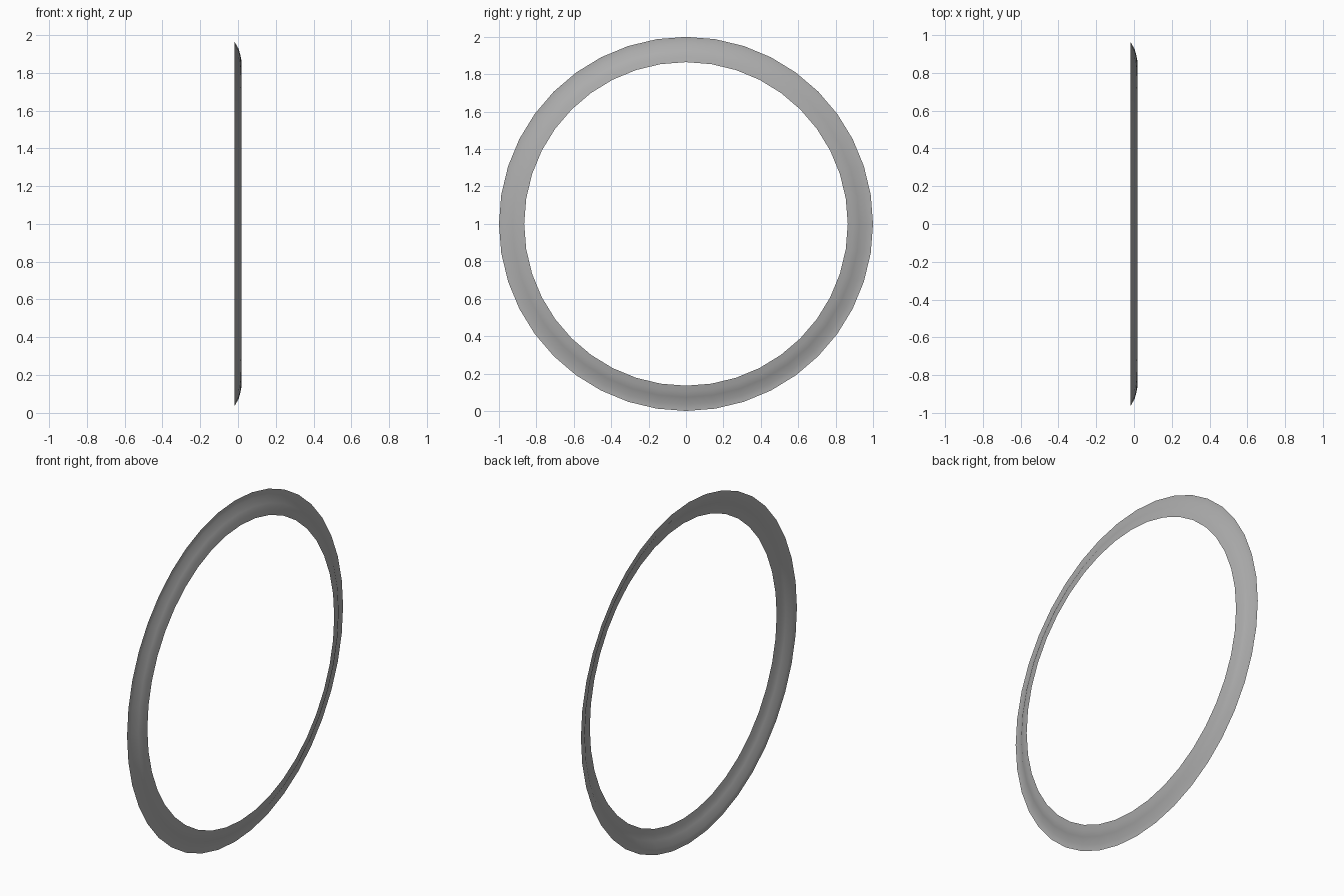
import bpy, bmesh
from math import tau

if "Cube" in bpy.data.objects:
    bpy.data.objects.remove(bpy.data.objects["Cube"])

SEGMENTS = 40
# Cross-section of the thin dished rim: (radius, x)
PROFILE = [(1.0, -0.019), (0.965, -0.019), (0.927, 0.003),
           (0.895, 0.012), (0.865, 0.018)]

# Rim: open sheet spun around the x axis
bm = bmesh.new()
verts = [bm.verts.new((x, 0, r)) for r, x in PROFILE]
edges = [bm.edges.new(pair) for pair in zip(verts, verts[1:])]
bmesh.ops.spin(bm, geom=verts + edges, cent=(0, 0, 0), axis=(1, 0, 0),
               angle=tau, steps=SEGMENTS, use_merge=True)
bmesh.ops.remove_doubles(bm, verts=bm.verts, dist=1e-4)

# Face the convex side toward +x
bm.normal_update()
if sum(f.normal.x for f in bm.faces) < 0:
    bmesh.ops.reverse_faces(bm, faces=bm.faces)

mesh = bpy.data.meshes.new("ring_rim")
bm.to_mesh(mesh)
bm.free()
rim = bpy.data.objects.new("ring_rim", mesh)
rim.location.z = 1.0
bpy.context.collection.objects.link(rim)

# Smooth shading across the curved band
for poly in mesh.polygons:
    poly.use_smooth = True

# Dark grey finish
grey = bpy.data.materials.new("dark_grey")
grey.diffuse_color = (0.42, 0.42, 0.42, 1)
grey.use_nodes = True
grey.node_tree.nodes["Principled BSDF"].inputs["Base Color"].default_value = grey.diffuse_color
mesh.materials.append(grey)
